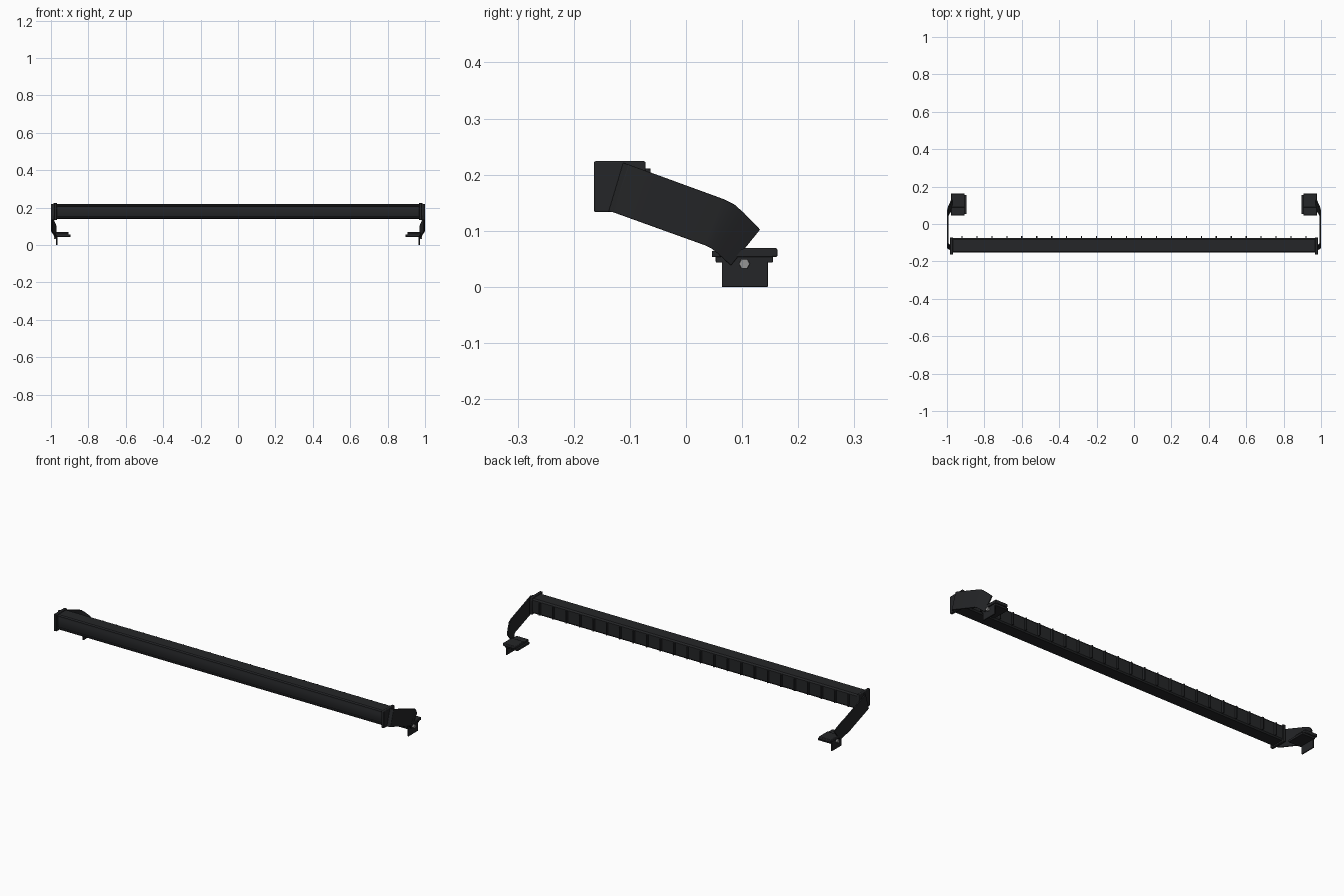
import bpy, bmesh, math
from mathutils import Matrix

if "Cube" in bpy.data.objects:
    bpy.data.objects.remove(bpy.data.objects["Cube"])


def material(name, c):
    m = bpy.data.materials.new(name)
    m.diffuse_color = (*c, 1)
    m.use_nodes = True
    m.node_tree.nodes["Principled BSDF"].inputs["Base Color"].default_value = m.diffuse_color
    return m


BLACK = material("black_coat", (0.018, 0.019, 0.021))
STEEL = material("steel", (0.3, 0.3, 0.3))


def finish(bm, name, mat=BLACK, bevel=0.0, mirror=False):
    bmesh.ops.recalc_face_normals(bm, faces=bm.faces[:])
    me = bpy.data.meshes.new(name)
    bm.to_mesh(me)
    bm.free()
    me.materials.append(mat)
    ob = bpy.data.objects.new(name, me)
    bpy.context.collection.objects.link(ob)
    if bevel:
        b = ob.modifiers.new("bevel", 'BEVEL')
        b.width, b.segments, b.limit_method = bevel, 2, 'ANGLE'
    if mirror:
        ob.modifiers.new("mirror", 'MIRROR')
    bpy.context.view_layer.objects.active = ob
    ob.select_set(True)
    bpy.ops.object.shade_smooth_by_angle(angle=math.radians(35))
    ob.select_set(False)
    return ob


def box(name, x, y, z, bevel=0.002, mirror=True):
    bm = bmesh.new()
    size = [b - a for a, b in (x, y, z)]
    mid = [(a + b) / 2 for a, b in (x, y, z)]
    bmesh.ops.create_cube(bm, size=1, matrix=Matrix.Translation(mid) @ Matrix.Diagonal((*size, 1)))
    return finish(bm, name, BLACK, bevel, mirror)


def extrude_x(name, profile, x0, x1):
    bm = bmesh.new()
    f = bm.faces.new([bm.verts.new((x0, y, z)) for y, z in profile])
    ext = bmesh.ops.extrude_face_region(bm, geom=[f])
    vs = [v for v in ext["geom"] if isinstance(v, bmesh.types.BMVert)]
    bmesh.ops.translate(bm, verts=vs, vec=(x1 - x0, 0, 0))
    return finish(bm, name)


# Long housing with a lipped, slightly bowed front lens
housing = [(-0.076, 0.146), (-0.076, 0.211), (-0.082, 0.219), (-0.146, 0.219),
           (-0.152, 0.214), (-0.152, 0.208), (-0.148, 0.206), (-0.151, 0.193),
           (-0.152, 0.18), (-0.151, 0.166), (-0.148, 0.152), (-0.152, 0.15),
           (-0.152, 0.144), (-0.146, 0.139), (-0.082, 0.139)]
extrude_x("bar_housing", housing, -0.972, 0.972)

# Cooling fins along the back
for i in range(24):
    x = -0.92 + i * 0.08
    box("cooling_fin", (x - 0.003, x + 0.003), (-0.08, -0.063), (0.145, 0.211), 0.001, False)

# End caps
box("end_cap", (0.968, 0.984), (-0.164, -0.072), (0.133, 0.224), 0.003)

# Bent sheet arms: x, top edge point, bottom edge point
stations = [(0.984, (-0.112, 0.221), (-0.138, 0.134)),
            (0.997, (-0.102, 0.218), (-0.130, 0.133)),
            (0.997, (0.068, 0.156), (0.034, 0.074)),
            (0.994, (0.086, 0.147), (0.046, 0.068)),
            (0.987, (0.103, 0.132), (0.058, 0.058)),
            (0.974, (0.132, 0.102), (0.080, 0.038))]
bm = bmesh.new()
rings = []
for x, t, b in stations:
    rings.append([bm.verts.new((x + dx, *p)) for dx, p in
                  ((0.003, t), (0.003, b), (-0.004, b), (-0.004, t))])
for a, b in zip(rings, rings[1:]):
    for k in range(4):
        n = (k + 1) % 4
        bm.faces.new((a[k], a[n], b[n], b[k]))
bm.faces.new(rings[0])
bm.faces.new(rings[-1])
finish(bm, "mount_arm", BLACK, 0.001, True)

# Clamp feet: stacked plates and a hanging tab
box("foot_top_plate", (0.905, 0.978), (0.088, 0.163), (0.053, 0.069), 0.003)
box("foot_plate", (0.905, 0.978), (0.046, 0.155), (0.053, 0.064), 0.002)
box("foot_pad", (0.895, 0.972), (0.053, 0.155), (0.043, 0.055), 0.002)
box("foot_tab", (0.966, 0.972), (0.064, 0.146), (0.0, 0.05), 0.001)

# Hex bolts through the tabs
bm = bmesh.new()
bmesh.ops.create_cone(bm, cap_ends=True, segments=6, radius1=0.01, radius2=0.01, depth=0.012,
                      matrix=Matrix.Translation((0.977, 0.104, 0.041)) @ Matrix.Rotation(math.pi / 2, 4, 'Y'))
finish(bm, "hex_bolt", STEEL, 0.001, True)
